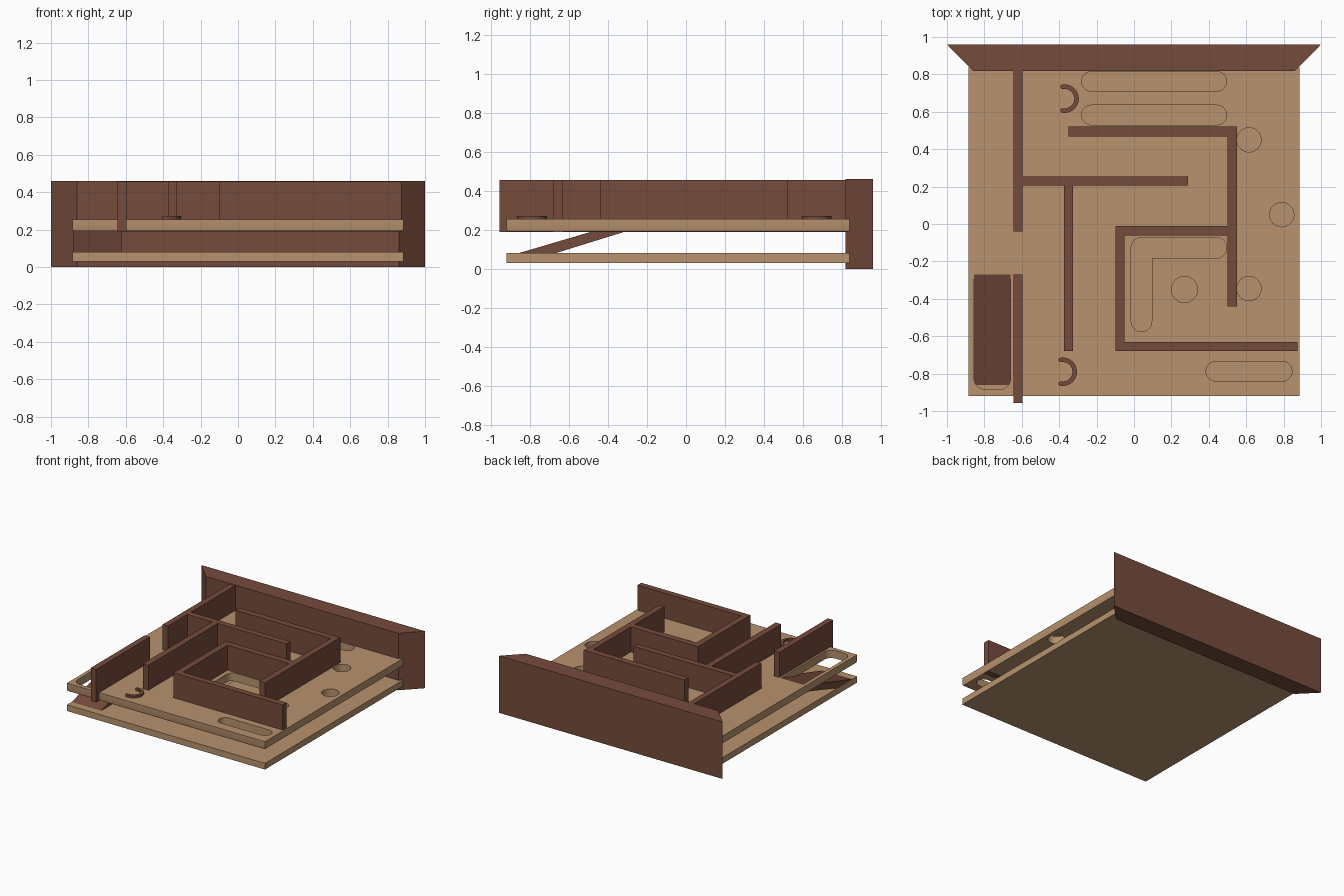
import bpy, bmesh, math
from mathutils import Vector

if "Cube" in bpy.data.objects:
    bpy.data.objects.remove(bpy.data.objects["Cube"])


def material(name, rgb):
    m = bpy.data.materials.new(name)
    m.diffuse_color = (*rgb, 1)
    m.use_nodes = True
    m.node_tree.nodes["Principled BSDF"].inputs["Base Color"].default_value = m.diffuse_color
    return m


BROWN = material("dark brown wood", (0.181, 0.070, 0.045))
TAN = material("light tan wood", (0.479, 0.287, 0.156))


def prism(name, pts, z0, z1, mat, axes="xy", inset=0.0):
    """Extrude an outline along z (axes 'xy') or along x (axes 'yz')."""
    bm = bmesh.new()
    place = (lambda a, b, c: (a, b, c)) if axes == "xy" else (lambda a, b, c: (c, a, b))
    low = [bm.verts.new(place(a, b, z0)) for a, b in pts]
    high = [bm.verts.new(place(a, b, z1)) for a, b in pts]
    n = len(pts)
    bm.faces.new(low[::-1])
    bm.faces.new(high)
    for i in range(n):
        j = (i + 1) % n
        bm.faces.new((low[i], low[j], high[j], high[i]))
    bmesh.ops.recalc_face_normals(bm, faces=bm.faces)
    me = bpy.data.meshes.new(name)
    bm.to_mesh(me)
    bm.free()
    me.materials.append(mat)
    ob = bpy.data.objects.new(name, me)
    bpy.context.collection.objects.link(ob)
    return ob


def rect(x0, x1, y0, y1):
    return [(x0, y0), (x1, y0), (x1, y1), (x0, y1)]


def rounded(corners, seg=8):
    """Counter-clockwise outline from (x, y, radius) corners."""
    out = []
    n = len(corners)
    for i, (x, y, r) in enumerate(corners):
        p = Vector((x, y))
        a = (Vector(corners[i - 1][:2]) - p).normalized()
        b = (Vector(corners[(i + 1) % n][:2]) - p).normalized()
        if r == 0:
            out.append((x, y))
            continue
        c = p + (a + b) * r
        for k in range(seg + 1):
            t = k / seg * math.pi / 2
            q = c - b * r * math.cos(t) - a * r * math.sin(t)
            out.append((q.x, q.y))
    return out


def slot(x0, x1, y0, y1):
    r = (y1 - y0) / 2 - 0.0005
    return rounded([(x, y, r) for x, y in rect(x0, x1, y0, y1)])


def circle(x, y, r, n=32):
    return [(x + r * math.cos(2 * math.pi * k / n), y + r * math.sin(2 * math.pi * k / n))
            for k in range(n)]


# Lower board
prism("lower_board", rect(-0.885, 0.885, -0.92, 0.84), 0.03, 0.08, TAN)

# Upper board, with a slight undercut along its bottom edge
upper = prism("upper_board", rect(-0.885, 0.885, -0.92, 0.84), 0.206, 0.255, TAN)
bm = bmesh.new()
bm.from_mesh(upper.data)
bottom = min(bm.faces, key=lambda f: f.calc_center_median().z)
res = bmesh.ops.extrude_discrete_faces(bm, faces=[bottom])["faces"][0]
for v in res.verts:
    v.co.z = 0.192
    v.co.x *= 0.995
    v.co.y += -0.004 if v.co.y > 0 else 0.004
bmesh.ops.remove_doubles(bm, verts=bm.verts, dist=1e-5)
bmesh.ops.recalc_face_normals(bm, faces=bm.faces)
bm.to_mesh(upper.data)
bm.free()

# Openings through the upper board
openings = [
    slot(-0.28, 0.495, 0.71, 0.814),
    slot(-0.28, 0.495, 0.53, 0.635),
    slot(0.385, 0.845, -0.84, -0.735),
    circle(0.615, 0.45, 0.065),
    circle(0.79, 0.05, 0.065),
    circle(0.615, -0.345, 0.065),
    circle(0.27, -0.35, 0.07),
    rounded([(-0.015, -0.575, 0.054), (0.095, -0.575, 0.054), (0.095, -0.183, 0),
             (0.495, -0.183, 0.053), (0.495, -0.073, 0.053), (-0.015, -0.073, 0.054)]),
    rounded([(-0.855, -0.885, 0.06), (-0.66, -0.885, 0.06),
             (-0.66, -0.27, 0), (-0.855, -0.27, 0)]),
]
cutters = []
for i, outline in enumerate(openings):
    cut = prism(f"opening_cutter_{i + 1}", outline, 0.15, 0.3, TAN)
    cut.hide_render = True
    mod = upper.modifiers.new("opening", "BOOLEAN")
    mod.operation = "DIFFERENCE"
    mod.solver = "EXACT"
    mod.object = cut
    cutters.append(cut)
bpy.context.view_layer.objects.active = upper
upper.select_set(True)
for mod in list(upper.modifiers):
    bpy.ops.object.modifier_apply(modifier=mod.name)
for cut in cutters:
    bpy.data.objects.remove(cut)
bpy.ops.object.shade_smooth_by_angle(angle=math.radians(30))

# Mitred back panel
prism("back_panel", [(-0.86, 0.818), (0.86, 0.818), (1, 0.96), (-1, 0.96)], 0, 0.46, BROWN)

# Maze walls, set through the upper board
walls = [
    (-0.645, -0.597, -0.04, 0.82), (-0.645, -0.597, -0.958, -0.27),
    (-0.597, 0.29, 0.205, 0.255), (-0.375, -0.325, -0.68, 0.205),
    (-0.35, 0.50, 0.467, 0.52), (0.50, 0.55, -0.44, 0.52),
    (-0.10, 0.50, -0.062, -0.01), (-0.10, -0.05, -0.63, -0.062),
    (-0.10, 0.875, -0.68, -0.63),
]
for i, w in enumerate(walls):
    prism(f"maze_wall_{i + 1}", rect(*w), 0.19, 0.457, BROWN)

# Ramp from the lower board up to the slot
prism("ramp", [(-0.86, 0.08), (-0.67, 0.08), (-0.27, 0.204), (-0.27, 0.254)],
      -0.883, -0.62, BROWN, axes="yz")


# Curved catches with rounded tips
def catch(name, cx, cy, ro=0.076, ri=0.052, half=100, n=20):
    def pt(r, deg):
        a = math.radians(deg)
        return (cx + r * math.cos(a), cy + r * math.sin(a))
    mid, tip = (ro + ri) / 2, (ro - ri) / 2
    pts = [pt(ro, -half + 2 * half * k / n) for k in range(n + 1)]
    for sign, arc in ((1, range(1, 6)), (-1, range(1, 6))):
        c = pt(mid, sign * half)
        start = half if sign > 0 else -half + 180
        pts += [(c[0] + tip * math.cos(math.radians(start + 30 * k)),
                 c[1] + tip * math.sin(math.radians(start + 30 * k))) for k in arc]
        if sign > 0:
            pts += [pt(ri, half - 2 * half * k / n) for k in range(n + 1)]
    prism(name, pts, 0.25, 0.272, BROWN)


catch("back_catch", -0.371, 0.67)
catch("front_catch", -0.381, -0.79)
